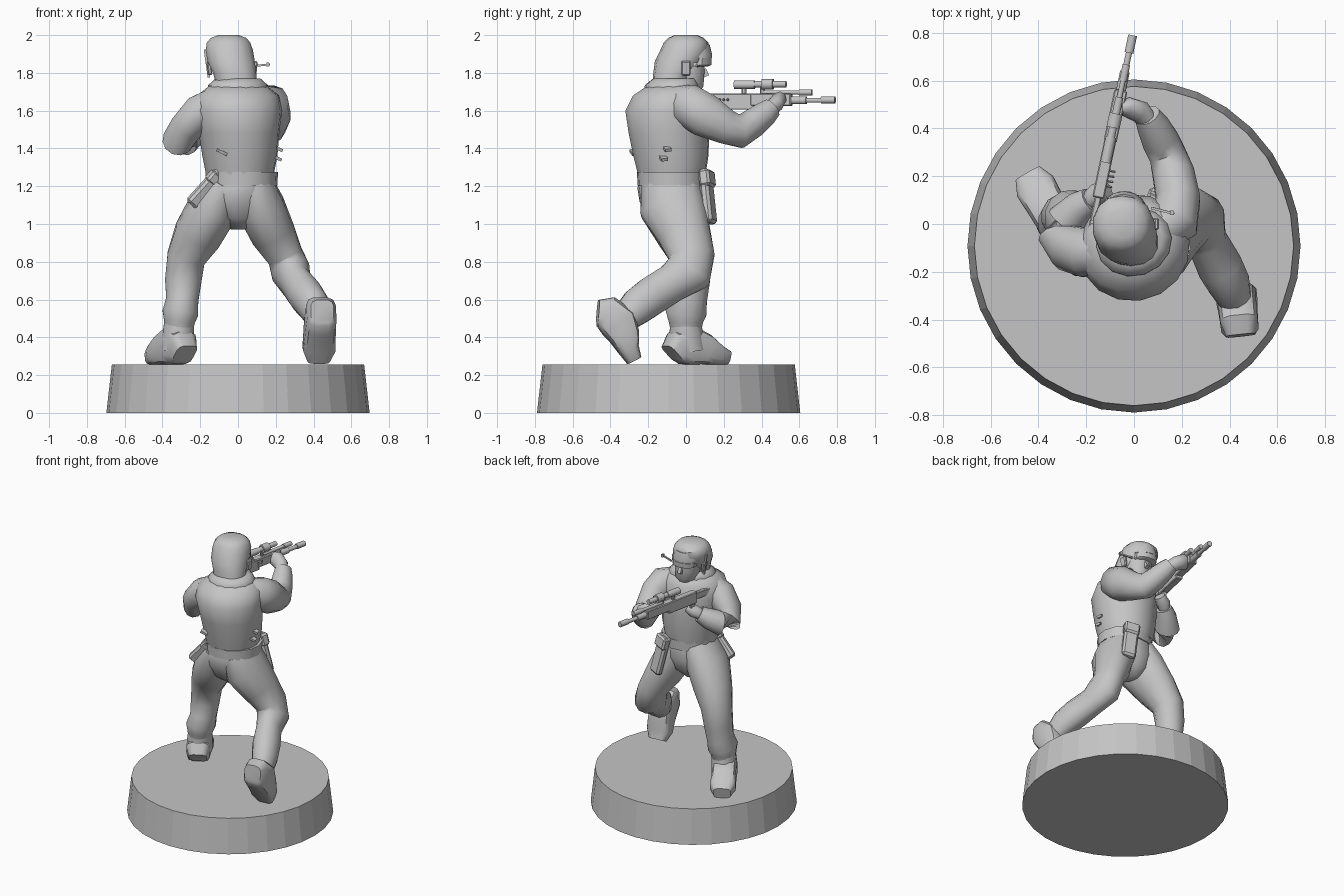
import bpy, bmesh, math
from mathutils import Vector, Matrix

grey = bpy.data.materials.new("plain grey")
grey.diffuse_color = (0.56, 0.56, 0.56, 1)


def finish(name, bm, smooth=50, mat=None):
    bmesh.ops.recalc_face_normals(bm, faces=bm.faces)
    me = bpy.data.meshes.new(name)
    bm.to_mesh(me)
    bm.free()
    me.materials.append(grey)
    ob = bpy.data.objects.new(name, me)
    bpy.context.collection.objects.link(ob)
    if mat:
        me.transform(mat)
    if smooth:
        bpy.ops.object.select_all(action='DESELECT')
        bpy.context.view_layer.objects.active = ob
        ob.select_set(True)
        bpy.ops.object.shade_smooth_by_angle(angle=math.radians(smooth))
    return ob


def loft(name, pts, n=12, side=(1, 0, 0), level=False, smooth=50, power=1.0, mat=None):
    """Skin elliptical rings (x, y, z, side radius, other radius) along a path."""
    bm = bmesh.new()
    rings = []
    c = [Vector(p[:3]) for p in pts]
    for i, p in enumerate(pts):
        t = Vector((0, 0, 1)) if level else (c[min(i + 1, len(c) - 1)] - c[max(i - 1, 0)]).normalized()
        u = Vector(side)
        u = (u - t * u.dot(t)).normalized()
        v = t.cross(u)
        ring = []
        for k in range(n):
            a = 2 * math.pi * (k + 0.5) / n
            ca, sa = math.cos(a), math.sin(a)
            ca = math.copysign(abs(ca) ** power, ca)
            sa = math.copysign(abs(sa) ** power, sa)
            ring.append(bm.verts.new(c[i] + u * p[3] * ca + v * p[4] * sa))
        rings.append(ring)
    for a, b in zip(rings, rings[1:]):
        for k in range(n):
            bm.faces.new((a[k], a[(k + 1) % n], b[(k + 1) % n], b[k]))
    bm.faces.new(rings[0])
    bm.faces.new(rings[-1])
    return finish(name, bm, smooth, mat)


def box(name, centre, size, rot=(0, 0, 0), mat=None, bevel=0.0):
    bm = bmesh.new()
    bmesh.ops.create_cube(bm, size=1)
    bmesh.ops.scale(bm, vec=size, verts=bm.verts)
    if bevel:
        bmesh.ops.bevel(bm, geom=bm.edges[:], offset=bevel, segments=1, affect='EDGES')
    m = Matrix.Translation(centre)
    for ang, ax in zip(rot, 'XYZ'):
        m = m @ Matrix.Rotation(math.radians(ang), 4, ax)
    return finish(name, bm, 0, (mat or Matrix()) @ m)


# Round base
bm = bmesh.new()
bmesh.ops.create_cone(bm, cap_ends=True, segments=32, radius1=0.697, radius2=0.668, depth=0.255)
finish("base", bm, 0, Matrix.Translation((0, -0.092, 0.1275)))

# Trousers: hips and two legs
yaw = math.radians(18)
across = (math.cos(yaw), math.sin(yaw), 0)
loft("hips", [(0.0, -0.06, 0.97, 0.03, 0.07), (0.0, -0.07, 1.03, 0.13, 0.14), (0.0, -0.075, 1.12, 0.19, 0.17),
              (0.01, -0.08, 1.19, 0.185, 0.178), (0.015, -0.075, 1.24, 0.175, 0.17)], 14, across, True, 70)
loft("left_leg", [(-0.07, -0.08, 1.21, 0.10, 0.16), (-0.13, -0.07, 1.09, 0.135, 0.18), (-0.215, -0.01, 0.94, 0.13, 0.145),
                  (-0.275, 0.03, 0.82, 0.105, 0.115), (-0.29, 0.03, 0.70, 0.10, 0.10), (-0.295, 0.015, 0.60, 0.088, 0.10),
                  (-0.305, 0.0, 0.53, 0.098, 0.112), (-0.31, 0.0, 0.485, 0.085, 0.095), (-0.315, 0.0, 0.42, 0.075, 0.08)])
loft("right_leg", [(0.08, -0.08, 1.21, 0.11, 0.16), (0.12, -0.07, 1.09, 0.13, 0.18), (0.185, -0.01, 0.95, 0.12, 0.145),
                   (0.25, 0.03, 0.83, 0.098, 0.125), (0.28, 0.015, 0.745, 0.105, 0.13), (0.305, -0.07, 0.69, 0.085, 0.105),
                   (0.36, -0.18, 0.62, 0.095, 0.105), (0.40, -0.255, 0.565, 0.088, 0.10), (0.425, -0.32, 0.505, 0.07, 0.08)])


# Boots, built along local y with the sole on local z = 0
def boot(name, mat):
    stations = [(-0.16, 0.062, 0.12), (-0.13, 0.08, 0.18), (-0.04, 0.082, 0.205), (0.03, 0.084, 0.165),
                (0.10, 0.088, 0.11), (0.165, 0.06, 0.08)]
    loft(name, [(0, y, h / 2, w, h / 2) for y, w, h in stations], 12, power=0.55, smooth=40, mat=mat)


boot("left_boot", Matrix.Translation((-0.36, 0.065, 0.253)) @ Matrix.Rotation(math.radians(30), 4, 'Z'))
boot("right_boot", Matrix.Translation((0.44, -0.41, 0.378)) @ Matrix.Rotation(math.radians(6), 4, 'Z')
     @ Matrix.Rotation(math.radians(-50), 4, 'X'))
loft("left_boot_cuff", [(-0.325, 0.01, 0.33, 0.085, 0.10), (-0.315, 0.0, 0.43, 0.085, 0.09), (-0.31, 0.0, 0.50, 0.08, 0.085)])

# Belt and jacket
loft("belt", [(0.02, -0.075, 1.205, 0.19, 0.182), (0.02, -0.075, 1.275, 0.193, 0.185)], 14, across, True, 30)
loft("jacket", [(0.01, -0.075, 1.26, 0.18, 0.18), (0.01, -0.08, 1.36, 0.20, 0.20), (0.005, -0.09, 1.48, 0.215, 0.215),
                (0.0, -0.10, 1.60, 0.235, 0.222), (0.0, -0.09, 1.68, 0.22, 0.19), (0.0, -0.07, 1.735, 0.15, 0.13)],
     16, across, True, 55)
loft("collar", [(0.0, -0.075, 1.70, 0.16, 0.145), (0.0, -0.075, 1.735, 0.16, 0.142), (0.0, -0.06, 1.77, 0.12, 0.115)],
     14, across, True, 60)

# Right arm reaching forward under the barrel
loft("right_arm", [(0.11, -0.03, 1.65, 0.09, 0.09), (0.17, 0.01, 1.63, 0.105, 0.115), (0.185, 0.10, 1.575, 0.095, 0.12),
                   (0.165, 0.21, 1.515, 0.09, 0.095), (0.14, 0.29, 1.49, 0.08, 0.09), (0.11, 0.35, 1.53, 0.078, 0.08),
                   (0.078, 0.415, 1.58, 0.068, 0.07), (0.055, 0.455, 1.615, 0.055, 0.055)])
loft("right_hand", [(0.06, 0.43, 1.605, 0.04, 0.04), (0.025, 0.47, 1.63, 0.05, 0.045), (-0.03, 0.49, 1.655, 0.055, 0.04),
                    (-0.06, 0.49, 1.67, 0.03, 0.025)], 8)

# Left arm bent down to the grip
loft("left_arm", [(-0.11, -0.12, 1.64, 0.09, 0.09), (-0.20, -0.12, 1.59, 0.105, 0.10), (-0.275, -0.10, 1.51, 0.10, 0.09),
                  (-0.315, -0.055, 1.445, 0.095, 0.085), (-0.285, 0.01, 1.445, 0.085, 0.085),
                  (-0.225, 0.07, 1.49, 0.07, 0.07), (-0.18, 0.10, 1.52, 0.055, 0.055)], side=(0, 1, 0))
loft("left_hand", [(-0.19, 0.095, 1.515, 0.04, 0.04), (-0.15, 0.125, 1.545, 0.05, 0.045), (-0.11, 0.14, 1.57, 0.04, 0.035)],
     8, (0, 1, 0))

# Head: face, helmet with neck guard, brim and goggles
loft("face", [(-0.015, 0.02, 1.69, 0.04, 0.05), (-0.02, 0.025, 1.73, 0.075, 0.07), (-0.025, 0.01, 1.80, 0.09, 0.09),
              (-0.035, 0.01, 1.88, 0.095, 0.095)], 12, level=True)
box("nose", (-0.025, 0.1, 1.80), (0.025, 0.03, 0.04), (25, 0, 0))
loft("helmet", [(-0.008, -0.085, 1.74, 0.11, 0.093), (-0.018, -0.07, 1.80, 0.117, 0.103), (-0.036, -0.035, 1.86, 0.128, 0.13),
                (-0.046, -0.008, 1.92, 0.128, 0.128), (-0.05, 0.0, 1.96, 0.118, 0.118),
                (-0.05, 0.0, 1.985, 0.096, 0.095), (-0.05, 0.0, 2.0, 0.055, 0.06)],
     14, level=True, smooth=40, power=0.9)
loft("brim", [(-0.04, 0.038, 1.88, 0.10, 0.10), (-0.043, 0.038, 1.90, 0.10, 0.10), (-0.045, 0.03, 1.95, 0.09, 0.095)],
     14, level=True, smooth=30)
loft("goggles", [(-0.035, 0.06, 1.835, 0.08, 0.06), (-0.037, 0.068, 1.842, 0.088, 0.068), (-0.04, 0.068, 1.878, 0.09, 0.07)],
     12, level=True, smooth=30)
for s, x in ((-1, -0.15), (1, 0.09)):
    box("ear_piece", (x, 0.0, 1.825), (0.022, 0.05, 0.075), (0, 6 * s, 0), bevel=0.006)
box("left_antenna", (-0.165, 0.01, 1.85), (0.012, 0.014, 0.15), (0, -8, 0))
box("microphone_boom", (0.12, 0.055, 1.84), (0.10, 0.01, 0.01), (0, -6, -14))
box("microphone_tip", (0.158, 0.047, 1.845), (0.014, 0.02, 0.022))

# Rifle, built along local y from butt to muzzle
gun = Matrix.Translation((-0.2, -0.125, 1.655)) @ Matrix.Rotation(math.radians(-12), 4, 'Z')


def gun_box(name, y0, y1, z0, z1, w, x=0):
    box(name, (x, (y0 + y1) / 2, (z0 + z1) / 2), (w, y1 - y0, z1 - z0), mat=gun, bevel=0.005)


def gun_tube(name, y0, y1, z, r, x=0):
    loft(name, [(x, y0, z, r, r), (x, y1, z, r, r)], 8, smooth=50, mat=gun)


gun_box("butt_plate", 0.0, 0.03, -0.06, 0.03, 0.04)
gun_box("stock", 0.02, 0.26, -0.03, 0.02, 0.028)
gun_box("receiver", 0.24, 0.50, -0.05, 0.035, 0.05)
gun_box("handguard", 0.48, 0.70, -0.03, 0.035, 0.055)
gun_box("grip", 0.25, 0.29, -0.13, -0.04, 0.032)
gun_tube("barrel", 0.68, 0.92, 0.0, 0.014)
gun_tube("barrel_collar", 0.70, 0.78, 0.0, 0.022)
gun_tube("muzzle", 0.86, 0.935, 0.002, 0.02)
gun_tube("upper_tube", 0.55, 0.81, 0.042, 0.012)
gun_tube("upper_tube_tip", 0.74, 0.81, 0.042, 0.017)
gun_tube("scope", 0.39, 0.67, 0.085, 0.018)
gun_tube("scope_eyepiece", 0.39, 0.50, 0.083, 0.024)
gun_tube("scope_lens", 0.54, 0.60, 0.085, 0.03)
for y in (0.43, 0.53):
    gun_box("scope_mount", y, y + 0.025, 0.03, 0.08, 0.02)
for i in range(4):
    gun_box("cooling_fin", 0.29 + i * 0.022, 0.30 + i * 0.022, -0.005, 0.01, 0.03, 0.035)

# Holsters and jacket tabs
box("left_holster", (-0.16, -0.18, 1.19), (0.085, 0.06, 0.25), (0, 42, 20), bevel=0.014)
box("left_holster_flap", (-0.12, -0.18, 1.235), (0.092, 0.068, 0.07), (0, 42, 20), bevel=0.012)
box("right_holster", (0.13, 0.115, 1.145), (0.10, 0.05, 0.29), (6, -12, -20), bevel=0.014)
box("right_holster_flap", (0.115, 0.112, 1.24), (0.108, 0.06, 0.09), (6, -12, -20), bevel=0.012)
for x, y, z in ((0.21, -0.10, 1.40), (0.205, -0.12, 1.35), (-0.085, -0.275, 1.38)):
    box("jacket_tab", (x, y, z), (0.05, 0.035, 0.016), (0, 25, 18))
